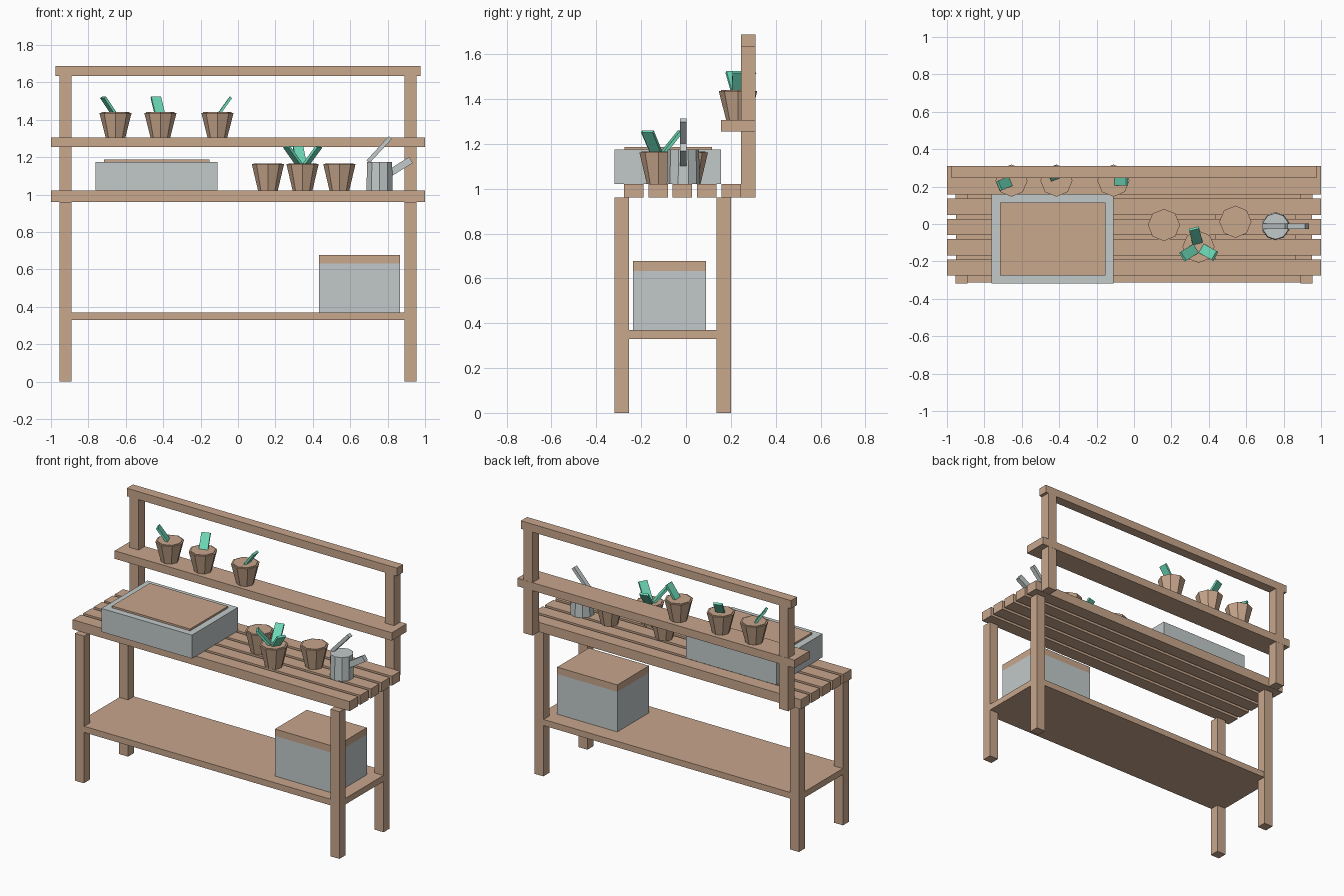
import bpy, bmesh, math
from mathutils import Matrix, Vector

if "Cube" in bpy.data.objects:
    bpy.data.objects.remove(bpy.data.objects["Cube"])


def material(name, rgb):
    m = bpy.data.materials.new(name)
    m.diffuse_color = (*rgb, 1)
    m.use_nodes = True
    m.node_tree.nodes["Principled BSDF"].inputs["Base Color"].default_value = m.diffuse_color
    return m


WOOD = material("tan_wood", (0.58, 0.385, 0.262))
METAL = material("pale_grey", (0.54, 0.585, 0.585))
LEAF = material("teal_green", (0.155, 0.70, 0.48))


def finish(name, bm, mat):
    bmesh.ops.recalc_face_normals(bm, faces=bm.faces)
    me = bpy.data.meshes.new(name)
    bm.to_mesh(me)
    bm.free()
    me.materials.append(mat)
    ob = bpy.data.objects.new(name, me)
    bpy.context.collection.objects.link(ob)
    return ob


def box(name, x, y, z, mat=WOOD):
    """Box from (min, max) pairs."""
    bm = bmesh.new()
    size = [b - a for a, b in (x, y, z)]
    mid = [(a + b) / 2 for a, b in (x, y, z)]
    bmesh.ops.create_cube(bm, size=1, matrix=Matrix.Translation(mid) @ Matrix.Diagonal((*size, 1)))
    return finish(name, bm, mat)


def bar(name, start, end, width, thick, mat):
    """Flat bar between two points, its width kept horizontal."""
    a, b = Vector(start), Vector(end)
    axis = (b - a).normalized()
    side = axis.cross(Vector((0, 0, 1))).normalized()
    rot = Matrix((side, axis.cross(side), axis)).transposed().to_4x4()
    bm = bmesh.new()
    bmesh.ops.create_cube(bm, size=1, matrix=Matrix.Translation((a + b) / 2) @ rot
                          @ Matrix.Diagonal((width, thick, (b - a).length, 1)))
    return finish(name, bm, mat)


def cone(name, x, y, z0, z1, r0, r1, sides, mat):
    bm = bmesh.new()
    bmesh.ops.create_cone(bm, cap_ends=True, segments=sides, radius1=r0, radius2=r1,
                          depth=z1 - z0, matrix=Matrix.Translation((x, y, (z0 + z1) / 2)))
    return finish(name, bm, mat)


def leaf(name, x, y, z, azimuth, reach, rise):
    """Leaf blade leaning outwards from the middle of a pot."""
    a = math.radians(azimuth)
    d = Vector((math.cos(a), math.sin(a), 0)) * reach
    base = Vector((x, y, z - 0.02))
    bar(name, base, base + d + Vector((0, 0, rise + 0.02)), 0.055, 0.014, LEAF)


def pot(name, x, y, z, height):
    cone(name, x, y, z, z + height - 0.004, 0.053, 0.086, 8, WOOD)
    cone(name + "_soil", x, y, z + height - 0.02, z + height, 0.076, 0.076, 8, WOOD)


# Legs, back uprights
for side, s in (("left", -1), ("right", 1)):
    x = sorted((s * 0.89, s * 0.955))
    box(f"front_leg_{side}", x, (-0.318, -0.255), (0, 0.96))
    box(f"back_leg_{side}", x, (0.137, 0.2), (0, 0.96))
    box(f"upright_{side}", x, (0.246, 0.31), (0.96, 1.64))

# Slatted worktop
for i in range(5):
    yc = -0.233 + i * 0.1085
    box(f"top_slat_{i + 1}", (-1, 1), (yc - 0.0435, yc + 0.0435), (0.96, 1.022))

# Shelves and top rail
box("lower_shelf", (-0.953, 0.953), (-0.314, 0.197), (0.33, 0.37))
box("upper_shelf", (-1, 1), (0.157, 0.311), (1.254, 1.306))
box("top_rail", (-0.975, 0.975), (0.246, 0.31), (1.635, 1.687))

# Seed tray with soil
box("tray", (-0.763, -0.11), (-0.318, 0.157), (1.022, 1.175), METAL)
box("tray_soil", (-0.717, -0.153), (-0.275, 0.115), (1.16, 1.187))

# Storage crate with lid
box("crate", (0.433, 0.867), (-0.237, 0.09), (0.37, 0.632), METAL)
box("crate_lid", (0.433, 0.867), (-0.237, 0.09), (0.632, 0.677))

# Pots on the upper shelf, one leaf each
for i, (x, az) in enumerate(((-0.655, 203), (-0.415, 110), (-0.11, 2))):
    pot(f"shelf_pot_{i + 1}", x, 0.232, 1.306, 0.134)
    leaf(f"shelf_leaf_{i + 1}", x, 0.232, 1.44, az, 0.072, 0.08)

# Pots on the worktop, middle one planted
for i, (x, y) in enumerate(((0.16, -0.005), (0.345, -0.122), (0.542, 0.012))):
    pot(f"bench_pot_{i + 1}", x, y, 1.022, 0.144)
for i, az in enumerate((104, 212, 331)):
    leaf(f"bench_leaf_{i + 1}", 0.345, -0.122, 1.155, az, 0.1, 0.1)

# Watering can
cone("can_body", 0.757, -0.012, 1.022, 1.175, 0.074, 0.07, 10, METAL)
bar("can_spout", (0.78, -0.012, 1.095), (0.925, -0.012, 1.185), 0.03, 0.038, METAL)
bar("can_handle", (0.695, -0.012, 1.175), (0.815, -0.012, 1.305), 0.03, 0.022, METAL)
